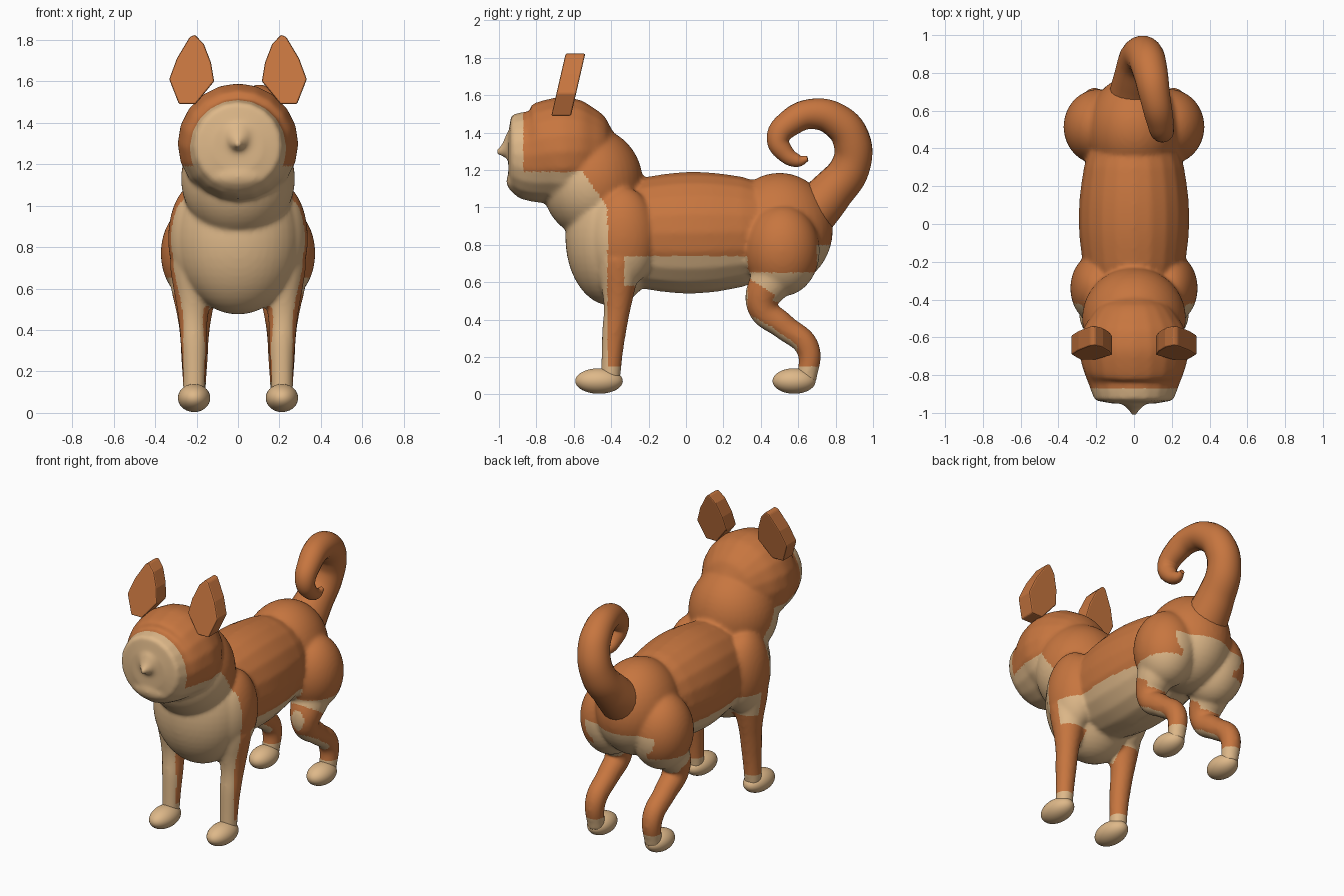
import bpy
import bmesh
from mathutils import Matrix, Vector

if "Cube" in bpy.data.objects:
    bpy.data.objects.remove(bpy.data.objects["Cube"], do_unlink=True)


def material(name, rgb):
    mat = bpy.data.materials.new(name)
    mat.use_nodes = True
    mat.diffuse_color = (*rgb, 1)
    mat.node_tree.nodes["Principled BSDF"].inputs["Base Color"].default_value = (*rgb, 1)
    return mat


ORANGE = material("orange fur", (0.57, 0.18, 0.05))
CREAM = material("cream fur", (0.73, 0.48, 0.25))


def add_object(name, mesh, *mats):
    obj = bpy.data.objects.new(name, mesh)
    bpy.context.collection.objects.link(obj)
    for mat in mats:
        mesh.materials.append(mat)
    return obj


def evaluated_mesh(obj):
    deps = bpy.context.evaluated_depsgraph_get()
    return bpy.data.meshes.new_from_object(obj.evaluated_get(deps))


def ball(bm, centre, radii):
    mat = Matrix.Translation(centre) @ Matrix.Diagonal((*radii, 1))
    bmesh.ops.create_uvsphere(bm, u_segments=40, v_segments=24, radius=1, matrix=mat)


def tube_mesh(points):
    """Round tube through (x, y, z, radius) points, as a mesh."""
    curve = bpy.data.curves.new("tube", 'CURVE')
    curve.dimensions = '3D'
    curve.bevel_depth = 1
    curve.bevel_resolution = 8
    curve.resolution_u = 8
    curve.use_fill_caps = True
    spline = curve.splines.new('BEZIER')
    spline.radius_interpolation = 'CARDINAL'
    spline.bezier_points.add(len(points) - 1)
    for bp, (x, y, z, r) in zip(spline.bezier_points, points):
        bp.co = (x, y, z)
        bp.radius = r
        bp.handle_left_type = bp.handle_right_type = 'AUTO'
    obj = bpy.data.objects.new("tube", curve)
    bpy.context.collection.objects.link(obj)
    mesh = evaluated_mesh(obj)
    bpy.data.objects.remove(obj)
    bpy.data.curves.remove(curve)
    return mesh


def tube(bm, points, widen=1):
    mesh = tube_mesh(points)
    mesh.transform(Matrix.Diagonal((widen, 1, 1, 1)))
    bm.from_mesh(mesh)
    bpy.data.meshes.remove(mesh)


def is_cream(c, n):
    """Face, throat, chest, belly, inner thighs and socks are cream."""
    x, y, z = abs(c.x), c.y, c.z
    if z < 0.15 or y < -0.87:
        return True
    if y < -0.42 - 0.7 * max(0, z - 1):
        return z < 1.19
    if y < -0.2:
        return z < 0.74 and (x < 0.14 or (z > 0.58 and y > -0.33))
    if y < 0.33:
        return z < 0.74
    if z < 0.6 - 0.66 * (y - 0.37):
        return n.z < -0.5 or x < 0.1
    return z < (0.65 if x > 0.2 else 0.74) or (y > 0.7 and z < 0.8)


# Body: trunk, neck, head and legs fused into one smooth skin
bm = bmesh.new()
tube(bm, [(0, -0.4, 0.86, 0.26), (0, -0.2, 0.862, 0.303), (0, 0.05, 0.865, 0.325),
          (0, 0.3, 0.87, 0.295), (0, 0.45, 0.87, 0.25)], widen=0.9)
ball(bm, (0, -0.4, 0.84), (0.3, 0.245, 0.365))
ball(bm, (0, -0.5, 1.13), (0.275, 0.27, 0.295))
ball(bm, (0, 0.5, 0.88), (0.25, 0.285, 0.305))

# Head with flat face, pointed nose and chin
tube(bm, [(0, -0.37, 1.30, 0.08), (0, -0.43, 1.30, 0.18), (0, -0.52, 1.30, 0.25),
          (0, -0.62, 1.30, 0.287), (0, -0.72, 1.295, 0.283), (0, -0.82, 1.28, 0.252),
          (0, -0.9, 1.285, 0.222), (0, -0.935, 1.285, 0.2), (0, -0.95, 1.285, 0.12)])
tube(bm, [(0, -0.92, 1.32, 0.09), (0, -0.965, 1.305, 0.048), (0, -1.015, 1.295, 0.012)])
ball(bm, (0, -0.915, 1.14), (0.13, 0.045, 0.055))

for s in (-1, 1):
    # Shoulder and front leg
    ball(bm, (s * 0.195, -0.34, 0.84), (0.142, 0.185, 0.27))
    tube(bm, [(s * 0.21, -0.36, 0.72, 0.12), (s * 0.217, -0.365, 0.5, 0.078),
              (s * 0.212, -0.388, 0.3, 0.062), (s * 0.212, -0.405, 0.07, 0.052)])
    # Haunch and hind leg
    ball(bm, (s * 0.185, 0.515, 0.77), (0.188, 0.2, 0.245))
    tube(bm, [(s * 0.21, 0.47, 0.64, 0.12), (s * 0.21, 0.41, 0.47, 0.085),
              (s * 0.21, 0.52, 0.365, 0.07), (s * 0.21, 0.65, 0.25, 0.064),
              (s * 0.21, 0.645, 0.07, 0.052)])

source = bpy.data.meshes.new("body source")
bm.to_mesh(source)
bm.free()
body = add_object("body", source)
remesh = body.modifiers.new("fuse", 'REMESH')
remesh.mode = 'VOXEL'
remesh.voxel_size = 0.012
remesh.use_smooth_shade = True
smooth = body.modifiers.new("soften", 'SMOOTH')
smooth.factor = 0.5
smooth.iterations = 8
skin = evaluated_mesh(body)
body.modifiers.clear()
body.data = skin
skin.materials.clear()
for mat in (ORANGE, CREAM):
    skin.materials.append(mat)
for face in skin.polygons:
    face.material_index = int(is_cream(face.center, face.normal))
    face.use_smooth = True

# Curled tail
tail_mesh = tube_mesh([
    (0, 0.64, 0.94, 0.14), (0.01, 0.775, 1.08, 0.118), (0.03, 0.88, 1.22, 0.105),
    (0.06, 0.885, 1.36, 0.1), (0.085, 0.81, 1.46, 0.093), (0.11, 0.68, 1.5, 0.082),
    (0.135, 0.56, 1.455, 0.073), (0.15, 0.493, 1.37, 0.062), (0.155, 0.525, 1.295, 0.05),
    (0.16, 0.6, 1.25, 0.034), (0.165, 0.65, 1.262, 0.015)])
tail_mesh.shade_smooth()
tail_mesh.materials.clear()
add_object("tail", tail_mesh, ORANGE)

# Paws
for place, y, length in (("front", -0.465, 0.127), ("hind", 0.578, 0.115)):
    for side, s in (("left", 1), ("right", -1)):
        bm = bmesh.new()
        ball(bm, (s * 0.212, y, 0.072), (0.078, length, 0.068))
        mesh = bpy.data.meshes.new(f"{place}_paw_{side}")
        bm.to_mesh(mesh)
        bm.free()
        mesh.shade_smooth()
        add_object(mesh.name, mesh, CREAM)

# Ears: thick slabs leaning back
OUTLINE = [(0.285, 1.49), (0.332, 1.61), (0.295, 1.71), (0.232, 1.815), (0.208, 1.825),
           (0.165, 1.78), (0.13, 1.69), (0.115, 1.6), (0.205, 1.49)]
for side, s in (("left", 1), ("right", -1)):
    bm = bmesh.new()
    front = [bm.verts.new((s * x, -0.72 + 0.23 * (z - 1.49), z)) for x, z in OUTLINE]
    slab = bmesh.ops.extrude_face_region(bm, geom=[bm.faces.new(front)])
    bmesh.ops.translate(bm, vec=Vector((0, 0.105, 0)),
                        verts=[g for g in slab["geom"] if isinstance(g, bmesh.types.BMVert)])
    bmesh.ops.recalc_face_normals(bm, faces=bm.faces)
    mesh = bpy.data.meshes.new("ear_" + side)
    bm.to_mesh(mesh)
    bm.free()
    ear = add_object(mesh.name, mesh, ORANGE)
    bevel = ear.modifiers.new("soft edges", 'BEVEL')
    bevel.width = 0.008
    bevel.segments = 2
